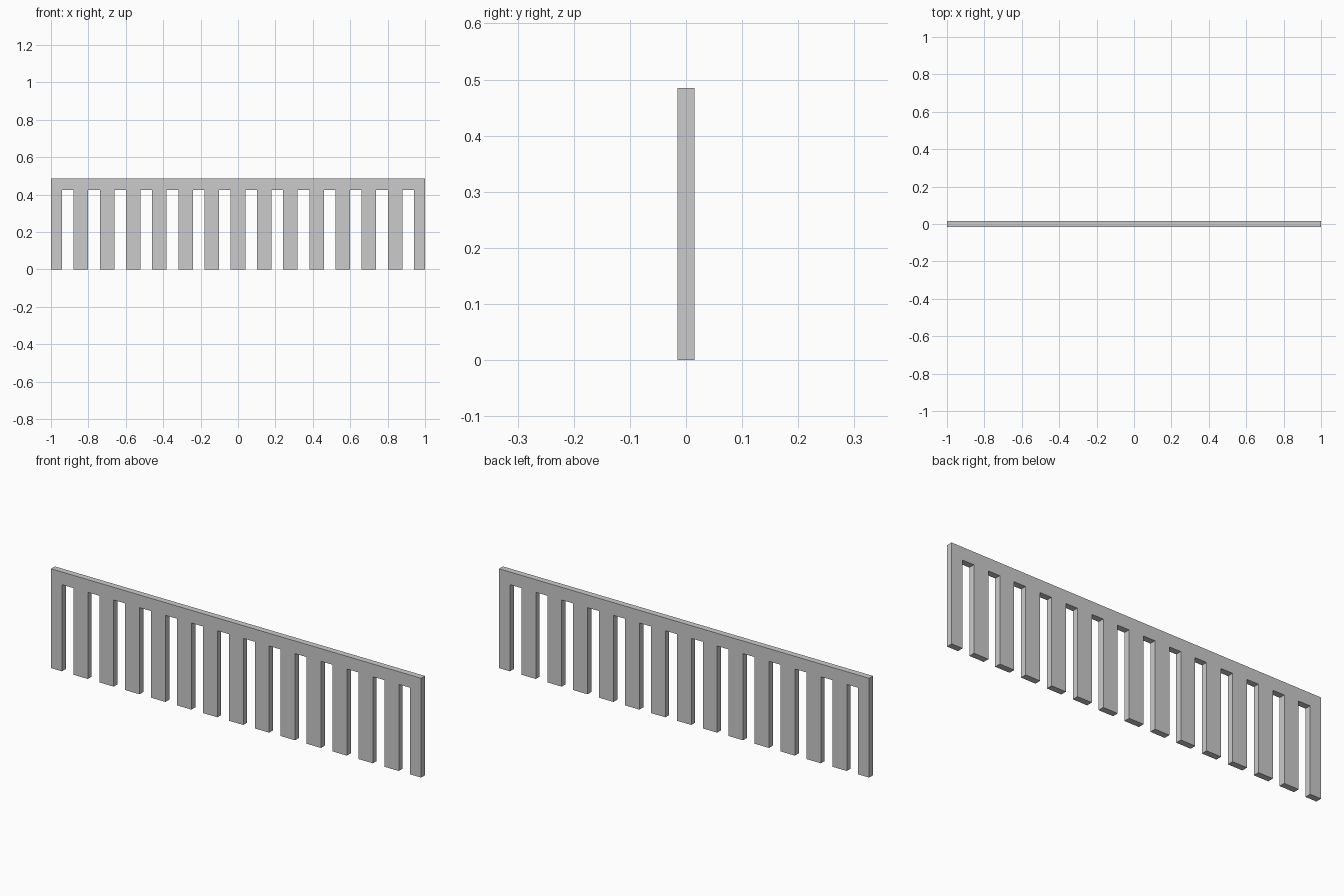
import bpy, bmesh

if "Cube" in bpy.data.objects:
    bpy.data.objects.remove(bpy.data.objects["Cube"])

HEIGHT, SLOT_TOP, THICK = 0.485, 0.423, 0.03
SLOTS, PITCH, SLOT_W = 14, 0.14, 0.062

# Comb outline: top rail, then down and along the evenly spaced slots
outline = [(1, 0), (1, HEIGHT), (-1, HEIGHT), (-1, 0)]
for i in range(SLOTS):
    c = (i - (SLOTS - 1) / 2) * PITCH
    l, r = c - SLOT_W / 2, c + SLOT_W / 2
    outline += [(l, 0), (l, SLOT_TOP), (r, SLOT_TOP), (r, 0)]

# Extrude the outline through the panel thickness
bm = bmesh.new()
face = bm.faces.new([bm.verts.new((x, -THICK / 2, z)) for x, z in outline])
ext = bmesh.ops.extrude_face_region(bm, geom=[face], use_keep_orig=True)
moved = [v for v in ext["geom"] if isinstance(v, bmesh.types.BMVert)]
bmesh.ops.translate(bm, verts=moved, vec=(0, THICK, 0))
bmesh.ops.recalc_face_normals(bm, faces=bm.faces)

mesh = bpy.data.meshes.new("slatted_panel")
bm.to_mesh(mesh)
bm.free()
bpy.context.collection.objects.link(bpy.data.objects.new("slatted_panel", mesh))
